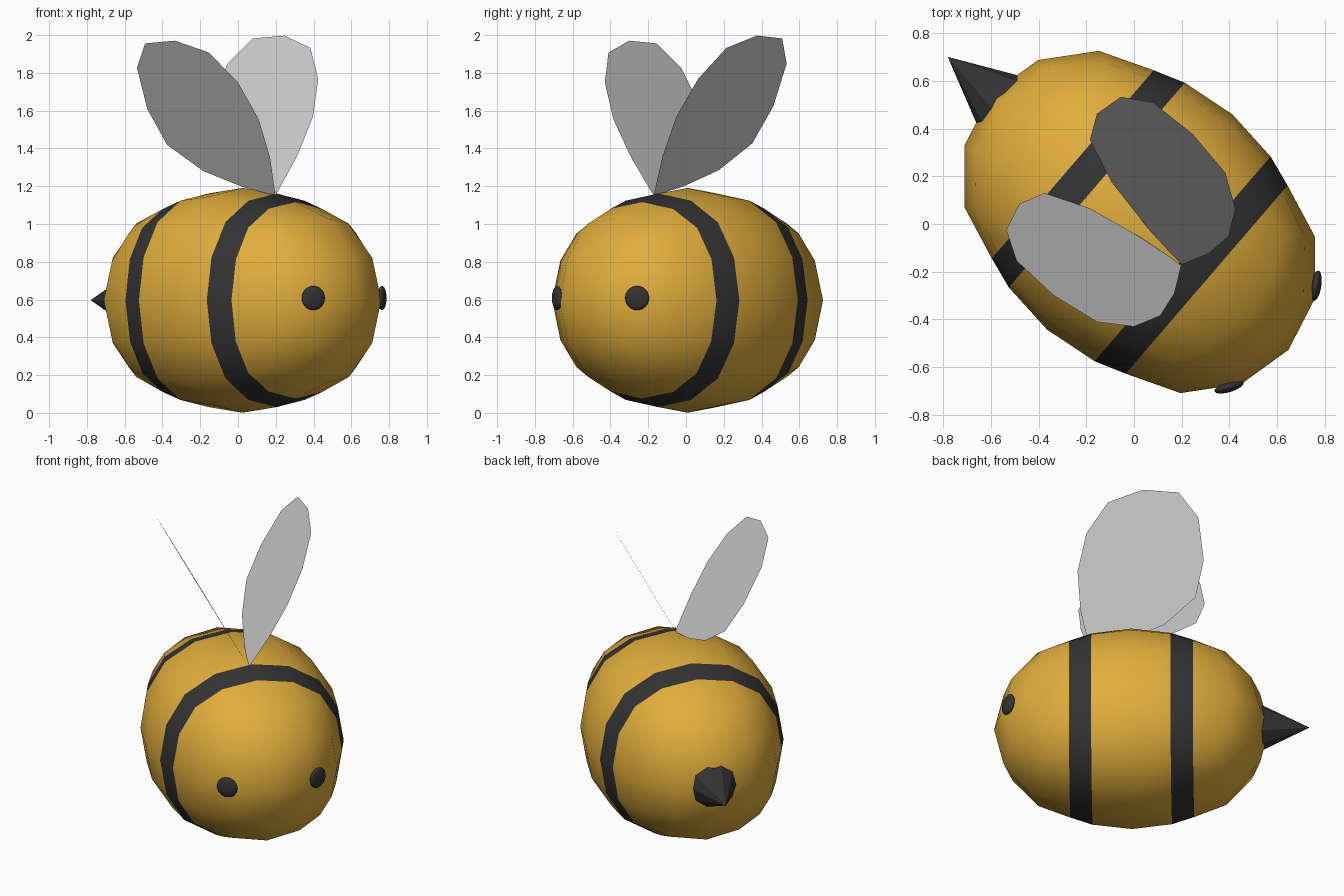
import bpy, bmesh, math
from mathutils import Matrix, Vector

if "Cube" in bpy.data.objects:
    bpy.data.objects.remove(bpy.data.objects["Cube"])

# Everything is built facing +x, then turned to the bee's heading
TURN = Matrix.Rotation(math.radians(-40.7), 4, 'Z')
MID_D, MID_P, MID_Z = 0.0125, 0.022, 0.596
LENGTH, RADIUS = 0.822, 0.595


def material(name, rgb):
    m = bpy.data.materials.new(name)
    m.diffuse_color = (*rgb, 1)
    m.use_nodes = True
    m.node_tree.nodes["Principled BSDF"].inputs["Base Color"].default_value = m.diffuse_color
    return m


gold = material("gold", (0.75, 0.42, 0.045))
black = material("black", (0.033, 0.033, 0.033))


def add_object(name, bm, mats=(), smooth=False, local=Matrix()):
    me = bpy.data.meshes.new(name)
    bm.to_mesh(me)
    bm.free()
    for m in mats:
        me.materials.append(m)
    for f in me.polygons:
        f.use_smooth = smooth
    ob = bpy.data.objects.new(name, me)
    bpy.context.collection.objects.link(ob)
    ob.matrix_world = TURN @ local
    return ob


# Body: rounded cube stretched to an egg
bpy.ops.mesh.primitive_cube_add(size=2)
cage = bpy.context.object
sub = cage.modifiers.new("round", 'SUBSURF')
sub.levels = 2
bpy.ops.object.modifier_apply(modifier="round")
bm = bmesh.new()
bm.from_mesh(cage.data)
bpy.data.objects.remove(cage)
top = max(v.co.z for v in bm.verts)
for v in bm.verts:
    v.co /= top
ring = {v for v in bm.verts if 0.2 < abs(v.co.x) < 0.5}
for v in bm.verts:
    v.co = Vector((v.co.x * LENGTH, v.co.y * RADIUS, v.co.z * RADIUS))
for v in ring:
    v.co.x = math.copysign(0.304, v.co.x)
for f in bm.faces:
    f.material_index = 0

# Stripes: bevelled edge loops, straightened into flat bands
loops = [e for e in bm.edges if e.verts[0] in ring and e.verts[1] in ring
         and e.verts[0].co.x * e.verts[1].co.x > 0]
bands = bmesh.ops.bevel(bm, geom=loops, offset=0.066, offset_type='OFFSET',
                        segments=1, profile=0.5, affect='EDGES')["faces"]
for f in bands:
    f.material_index = 1
for v in {v for f in bands for v in f.verts}:
    v.co.x = math.copysign(0.237 if abs(v.co.x) < 0.304 else 0.37, v.co.x)
bmesh.ops.recalc_face_normals(bm, faces=bm.faces)
add_object("body", bm, (gold, black), True,
           Matrix.Translation((MID_D, MID_P, MID_Z)))

# Stinger: faceted cone at the tail
bm = bmesh.new()
bmesh.ops.create_cone(bm, cap_ends=True, segments=10, radius1=0.145, radius2=0,
                      depth=0.298)
add_object("stinger", bm, (black,), False,
           Matrix.Translation((-0.899, MID_P, 0.597)) @ Matrix.Rotation(-math.pi / 2, 4, 'Y'))

# Eyes: flattened balls lying on the front of the body
for side, name in ((-1, "left_eye"), (1, "right_eye")):
    bm = bmesh.new()
    bmesh.ops.create_uvsphere(bm, u_segments=24, v_segments=12, radius=1)
    add_object(name, bm, (black,), True,
               Matrix.Translation((0.747, MID_P + side * 0.279, 0.608))
               @ Matrix.Rotation(side * math.radians(32), 4, 'Z')
               @ Matrix.Diagonal((0.022, 0.064, 0.064, 1)))

# Wings: flat leaf outlines (along, outward), tilted up from the back
LEAF = [(0.262, 0), (0.318, 0.11), (0.334, 0.22), (0.28, 0.326), (0.15, 0.412),
        (-0.058, 0.446), (-0.272, 0.438), (-0.389, 0.368), (-0.419, 0.249),
        (-0.369, 0.146), (-0.183, 0.071), (0.054, 0.025)]
for side, rise, name in ((-1, 1.84, "left_wing"), (1, 1.9, "right_wing")):
    bm = bmesh.new()
    bm.faces.new([bm.verts.new((d, side * p, 1.15 + rise * p)) for d, p in LEAF])
    add_object(name, bm)
